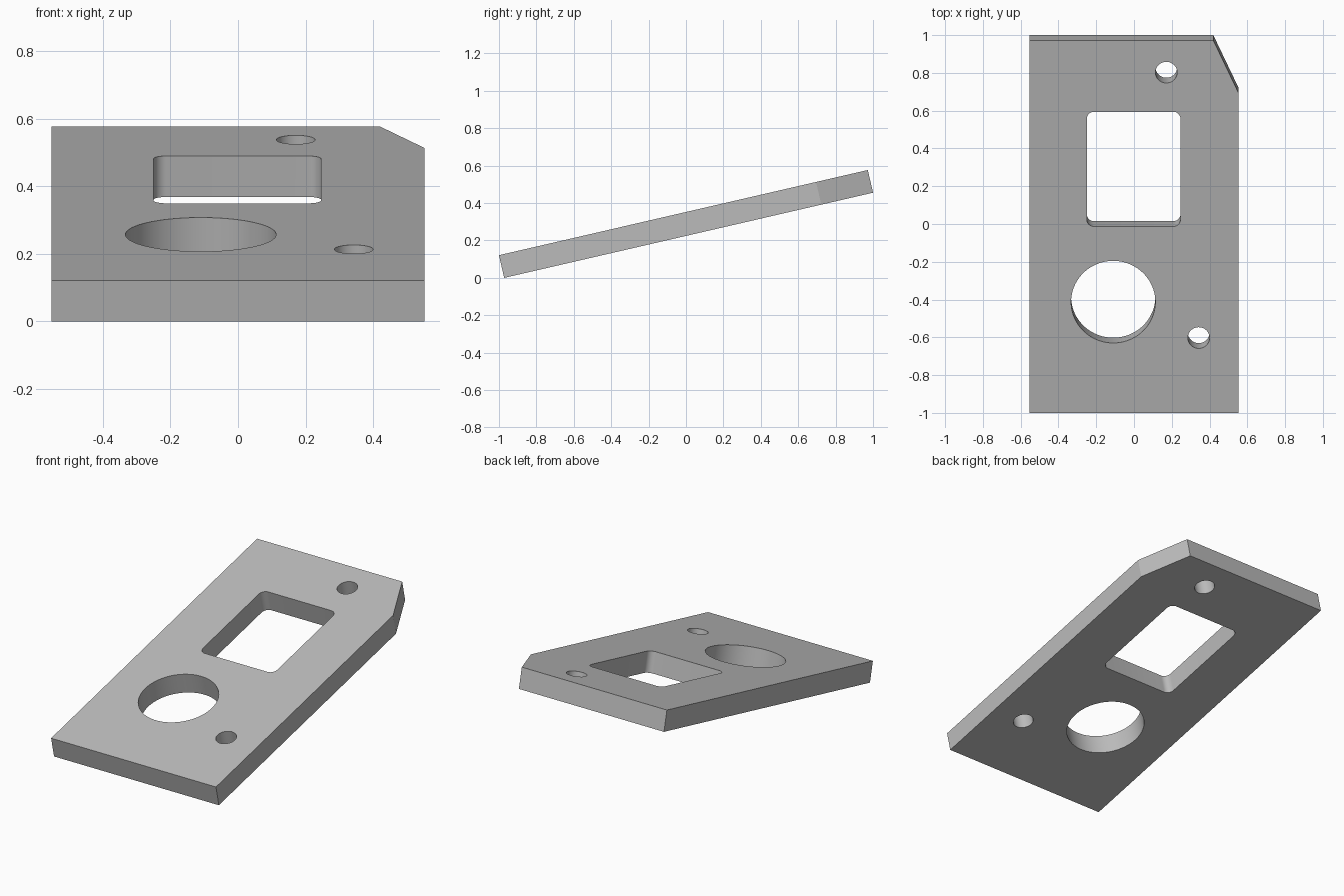
import bpy, bmesh
from math import radians, sin, cos, pi, tau
from mathutils import Matrix

cube = bpy.data.objects.get("Cube")
if cube:
    bpy.data.objects.remove(cube, do_unlink=True)

HALF_WIDTH, HALF_LENGTH, THICK = 0.5525, 1.012, 0.1245
TILT = radians(13)

grey = bpy.data.materials.new("plain grey")
grey.use_nodes = True
grey.diffuse_color = (0.5, 0.5, 0.5, 1)
grey.node_tree.nodes["Principled BSDF"].inputs["Base Color"].default_value = (0.5, 0.5, 0.5, 1)


def prism(name, outline, height):
    """Extrude a flat outline symmetrically about z = 0."""
    bm = bmesh.new()
    base = bm.faces.new([bm.verts.new((x, y, -height / 2)) for x, y in outline])
    top = bmesh.ops.extrude_face_region(bm, geom=[base])["geom"]
    bmesh.ops.translate(bm, vec=(0, 0, height),
                        verts=[v for v in top if isinstance(v, bmesh.types.BMVert)])
    bmesh.ops.recalc_face_normals(bm, faces=bm.faces)
    mesh = bpy.data.meshes.new(name)
    bm.to_mesh(mesh)
    bm.free()
    mesh.materials.append(grey)
    obj = bpy.data.objects.new(name, mesh)
    bpy.context.collection.objects.link(obj)
    return obj


def circle(cx, cy, r, n=64):
    return [(cx + r * cos(tau * i / n), cy + r * sin(tau * i / n)) for i in range(n)]


def rounded_rect(cx, cy, hx, hy, r, n=8):
    points = []
    for k, (sx, sy) in enumerate([(1, 1), (-1, 1), (-1, -1), (1, -1)]):
        for i in range(n + 1):
            a = (k + i / n) * pi / 2
            points.append((cx + sx * (hx - r) + r * cos(a), cy + sy * (hy - r) + r * sin(a)))
    return points


# Flat plate with one clipped back corner
plate = prism("plate", [(-HALF_WIDTH, -HALF_LENGTH), (HALF_WIDTH, -HALF_LENGTH),
                        (HALF_WIDTH, 0.728), (0.42, HALF_LENGTH),
                        (-HALF_WIDTH, HALF_LENGTH)], THICK)

# Openings cut square through the plate
openings = {
    "large_hole": circle(-0.11, -0.409, 0.223, 96),
    "back_screw_hole": circle(0.171, 0.838, 0.0575),
    "front_screw_hole": circle(0.3425, -0.604, 0.0575),
    "window": rounded_rect(-0.002, 0.3125, 0.248, 0.3115, 0.038),
}
bpy.ops.object.select_all(action="DESELECT")
bpy.context.view_layer.objects.active = plate
plate.select_set(True)
for name, outline in openings.items():
    cutter = prism(name + "_cutter", outline, THICK * 3)
    cutter.hide_render = True
    mod = plate.modifiers.new(name, "BOOLEAN")
    mod.operation, mod.solver, mod.object = "DIFFERENCE", "EXACT", cutter
    bpy.ops.object.modifier_apply(modifier=mod.name)
    bpy.data.objects.remove(cutter, do_unlink=True)

# Tilt the plate up towards the back and rest its front edge on the ground
plate.data.transform(Matrix.Rotation(TILT, 4, "X"))
lowest = min(v.co.z for v in plate.data.vertices)
plate.data.transform(Matrix.Translation((0, 0, -lowest)))
bpy.ops.object.shade_smooth_by_angle(angle=radians(25))
